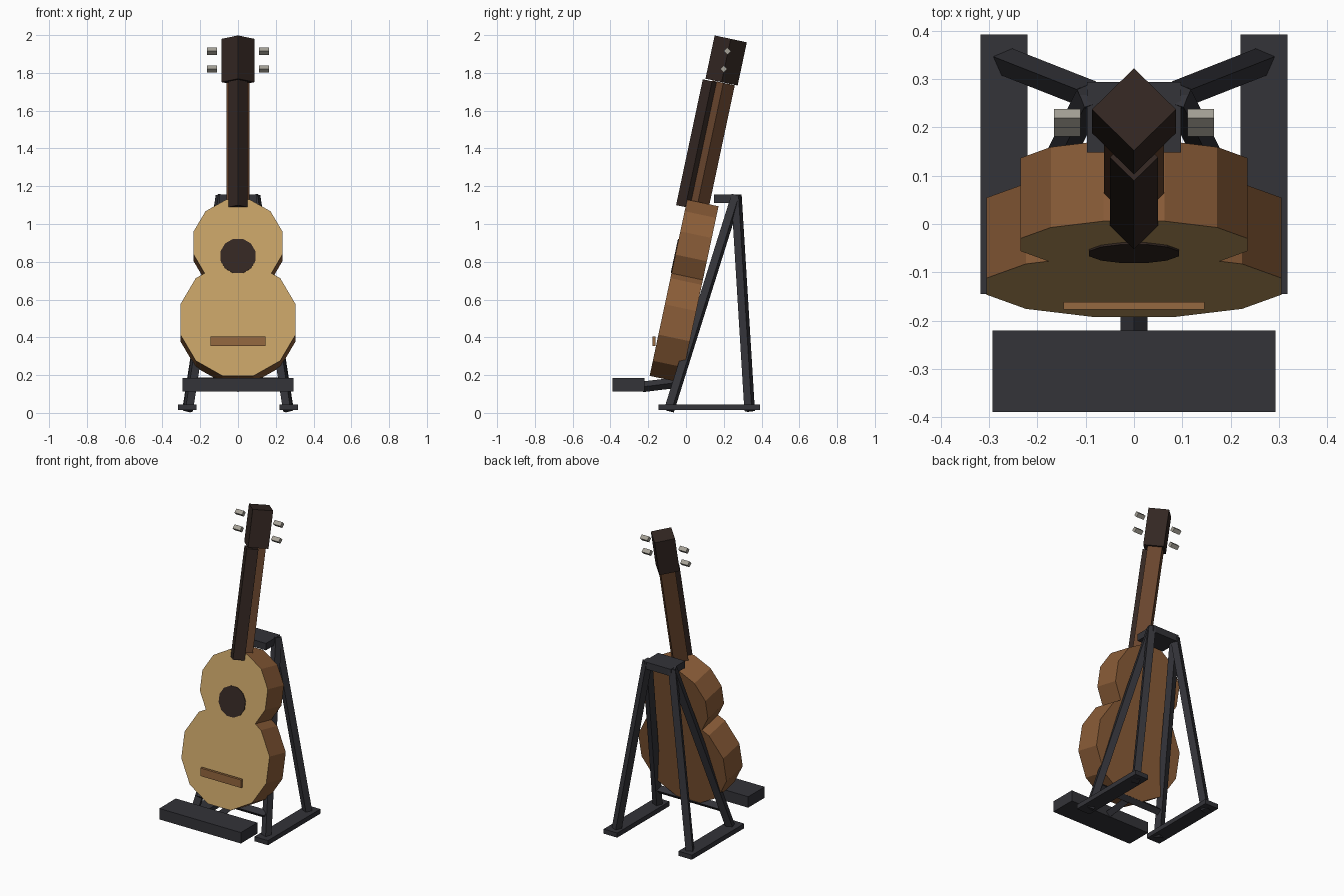
import bpy, bmesh
from math import radians, cos, sin, pi
from mathutils import Matrix, Vector

if "Cube" in bpy.data.objects:
    bpy.data.objects.remove(bpy.data.objects["Cube"])

TILT = Matrix.Rotation(radians(-12), 4, 'X')   # guitar leans back


def material(name, rgb):
    m = bpy.data.materials.new(name)
    m.diffuse_color = (*rgb, 1)
    m.use_nodes = True
    m.node_tree.nodes["Principled BSDF"].inputs["Base Color"].default_value = m.diffuse_color
    return m


TOP = material("pale_wood", (0.55, 0.35, 0.13))
SIDE = material("brown_wood", (0.26, 0.11, 0.04))
NECK = material("neck_wood", (0.14, 0.06, 0.027))
DARK = material("dark_wood", (0.033, 0.02, 0.016))
BRIDGE = material("bridge_wood", (0.30, 0.14, 0.05))
METAL = material("peg_metal", (0.38, 0.36, 0.31))
BLACK = material("stand_black", (0.033, 0.033, 0.04))


def finish(name, bm, mats, matrix=Matrix()):
    bmesh.ops.recalc_face_normals(bm, faces=bm.faces)
    me = bpy.data.meshes.new(name)
    bm.to_mesh(me)
    bm.free()
    for m in mats:
        me.materials.append(m)
    ob = bpy.data.objects.new(name, me)
    ob.matrix_world = matrix
    bpy.context.collection.objects.link(ob)
    return ob


def box(name, x, y, z, mat):
    bm = bmesh.new()
    bmesh.ops.create_cube(bm, size=1)
    for v in bm.verts:
        v.co = [(a + b) / 2 + c * (b - a) for (a, b), c in zip((x, y, z), v.co)]
    return finish(name, bm, [mat])


def rod(name, a, b, r, mat, matrix=Matrix(), sides=4, turn=0):
    """Prism between two points, a corner pointing along local x."""
    a, b = Vector(a), Vector(b)
    d = b - a
    bm = bmesh.new()
    bmesh.ops.create_cone(bm, cap_ends=True, segments=sides, radius1=r, radius2=r, depth=d.length)
    rot = d.to_track_quat('Z', 'Y').to_matrix().to_4x4()
    m = Matrix.Translation((a + b) / 2) @ rot @ Matrix.Rotation(turn, 4, 'Z')
    bmesh.ops.transform(bm, matrix=m, verts=bm.verts)
    # cone corners: turn so one lies on the local x axis
    return finish(name, bm, [mat], matrix)


def ring(r, cz, degrees):
    return [(r * cos(radians(t)), cz + r * sin(radians(t))) for t in degrees]


# Guitar body: two twelve-sided bouts meeting at a waist
half = ring(0.316, 0.457, (-75, -45, -15, 15, 45)) + [(0.177, 0.707)] \
    + ring(0.243, 0.871, (-15, 15, 45, 75))
outline = half + [(-x, z) for x, z in reversed(half)]
bm = bmesh.new()
front = bm.faces.new([bm.verts.new((x, -0.229, z)) for x, z in outline])
ext = bmesh.ops.extrude_face_region(bm, geom=[front], use_keep_orig=True)
bmesh.ops.translate(bm, vec=(0, 0.17, 0),
                    verts=[g for g in ext["geom"] if isinstance(g, bmesh.types.BMVert)])
for f in bm.faces:
    f.material_index = 0 if all(v.co.y < -0.2 for v in f.verts) else 1
finish("guitar_body", bm, [TOP, SIDE], TILT)

# Sound hole and bridge
rod("sound_hole", (0, -0.233, 0.80), (0, -0.215, 0.80), 0.096, DARK, TILT, 12, pi / 12)
box("bridge", (-0.146, 0.146), (-0.177, -0.161), (0.353, 0.405), BRIDGE)

# Neck, fretboard and headstock: four-sided, edge forward
rod("neck", (0, -0.17, 1.07), (0, -0.17, 1.75), 0.062, NECK, TILT)
rod("fretboard", (0, -0.23, 1.065), (0, -0.23, 1.746), 0.05, DARK, TILT)
rod("headstock", (0, -0.18, 1.752), (0, -0.18, 1.986), 0.087, DARK, TILT)

# Stand yoke and front ledge
box("stand_yoke", (-0.097, 0.097), (0.148, 0.294), (1.11, 1.155), BLACK)
box("front_ledge", (-0.293, 0.293), (-0.389, -0.22), (0.113, 0.184), BLACK)

# Paired pegs, legs and feet
for s, side in ((-1, "left"), (1, "right")):
    for i, (y, z) in enumerate(((0.200, 1.82), (0.219, 1.915))):
        rod(f"tuning_peg_{side}_{i + 1}", (s * 0.111, y, z), (s * 0.165, y, z), 0.019, METAL)
    top = (s * 0.09, 0.267, 1.15)
    rod(f"front_leg_{side}", top, (s * 0.265, -0.09, 0.012), 0.03, BLACK)
    rod(f"rear_leg_{side}", top, (s * 0.268, 0.337, 0.01), 0.03, BLACK)
    box(f"foot_{side}", sorted((s * 0.22, s * 0.317)), (-0.145, 0.392), (0.015, 0.045), BLACK)

# Lower crossbar and arm carrying the ledge
rod("crossbar", (-0.243, -0.05, 0.16), (0.243, -0.05, 0.16), 0.027, BLACK)
rod("ledge_arm", (0, -0.23, 0.138), (0, -0.05, 0.16), 0.028, BLACK)
